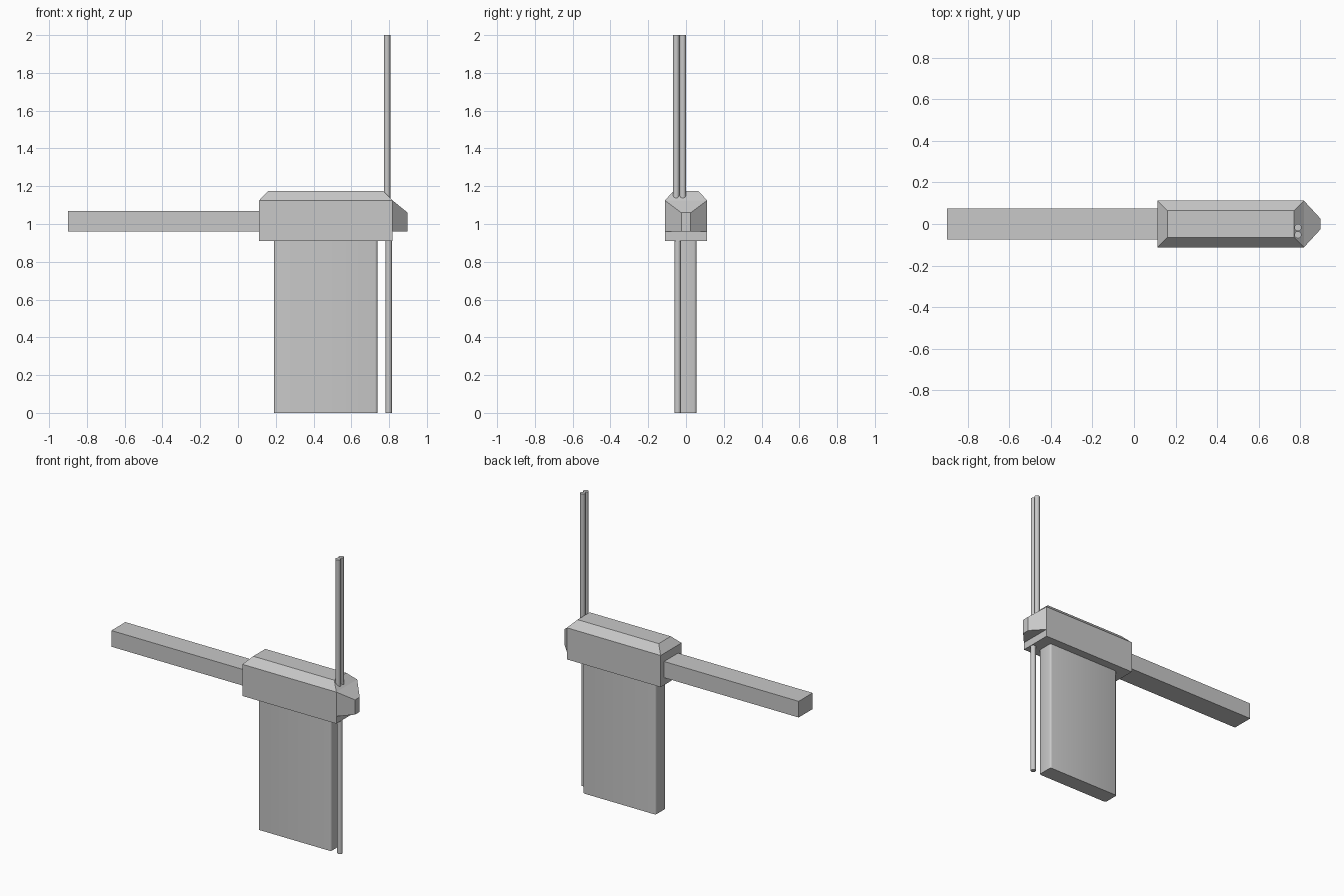
import bpy, bmesh

cube = bpy.data.objects.get("Cube")
if cube:
    bpy.data.objects.remove(cube, do_unlink=True)

grey = bpy.data.materials.new("plain_grey")
grey.use_nodes = True
colour = (0.58, 0.58, 0.58, 1)
grey.diffuse_color = colour
grey.node_tree.nodes["Principled BSDF"].inputs["Base Color"].default_value = colour


def finish(name, bm):
    bmesh.ops.recalc_face_normals(bm, faces=bm.faces)
    mesh = bpy.data.meshes.new(name)
    bm.to_mesh(mesh)
    bm.free()
    mesh.materials.append(grey)
    obj = bpy.data.objects.new(name, mesh)
    bpy.context.collection.objects.link(obj)
    return obj


def smooth(obj):
    bpy.ops.object.select_all(action="DESELECT")
    obj.select_set(True)
    bpy.context.view_layer.objects.active = obj
    bpy.ops.object.shade_smooth_by_angle(angle=0.7)


def loft(name, loops):
    """Join equal-sized corner loops into a closed solid."""
    bm = bmesh.new()
    rings = [[bm.verts.new(p) for p in loop] for loop in loops]
    n = len(rings[0])
    for a, b in zip(rings, rings[1:]):
        for i in range(n):
            j = (i + 1) % n
            bm.faces.new((a[i], a[j], b[j], b[i]))
    bm.faces.new(rings[0][::-1])
    bm.faces.new(rings[-1])
    return finish(name, bm)


def flat_loop(x0, x1, half_y, z):
    return [(x0, -half_y, z), (x1, -half_y, z), (x1, half_y, z), (x0, half_y, z)]


def end_loop(x, half_y, z0, z1):
    return [(x, -half_y, z0), (x, half_y, z0), (x, half_y, z1), (x, -half_y, z1)]


def rod(name, x, y, z0, z1, radius):
    bpy.ops.mesh.primitive_cylinder_add(vertices=16, radius=radius, depth=z1 - z0,
                                        location=(x, y, (z0 + z1) / 2))
    obj = bpy.context.object
    obj.name = name
    obj.data.materials.append(grey)
    smooth(obj)


# Main housing with a chamfered top
loft("housing", [flat_loop(0.112, 0.818, 0.112, 0.91),
                 flat_loop(0.112, 0.818, 0.112, 1.125),
                 flat_loop(0.16, 0.77, 0.065, 1.175)])

# Tapered nose with a flat underside
loft("nose", [end_loop(0.818, 0.112, 0.96, 1.125),
              end_loop(0.898, 0.025, 0.96, 1.06)])

# Long side arm
loft("arm", [end_loop(-0.9, 0.075, 0.96, 1.07),
             end_loop(0.112, 0.075, 0.96, 1.07)])

# Hanging panel with rounded upright edges
panel = loft("panel", [flat_loop(0.19, 0.738, 0.055, 0),
                       flat_loop(0.19, 0.738, 0.055, 0.91)])
bm = bmesh.new()
bm.from_mesh(panel.data)
upright = [e for e in bm.edges if abs(e.verts[0].co.z - e.verts[1].co.z) > 0.5]
bmesh.ops.bevel(bm, geom=upright, offset=0.013, segments=3, profile=0.5, affect="EDGES")
bm.to_mesh(panel.data)
bm.free()
smooth(panel)

# Twin upper rods and a single lower rod
for label, y in (("front", -0.052), ("back", -0.017)):
    rod("upper_rod_" + label, 0.789, y, 1.12, 2, 0.0172)
rod("lower_rod", 0.798, -0.044, 0, 0.92, 0.0172)
